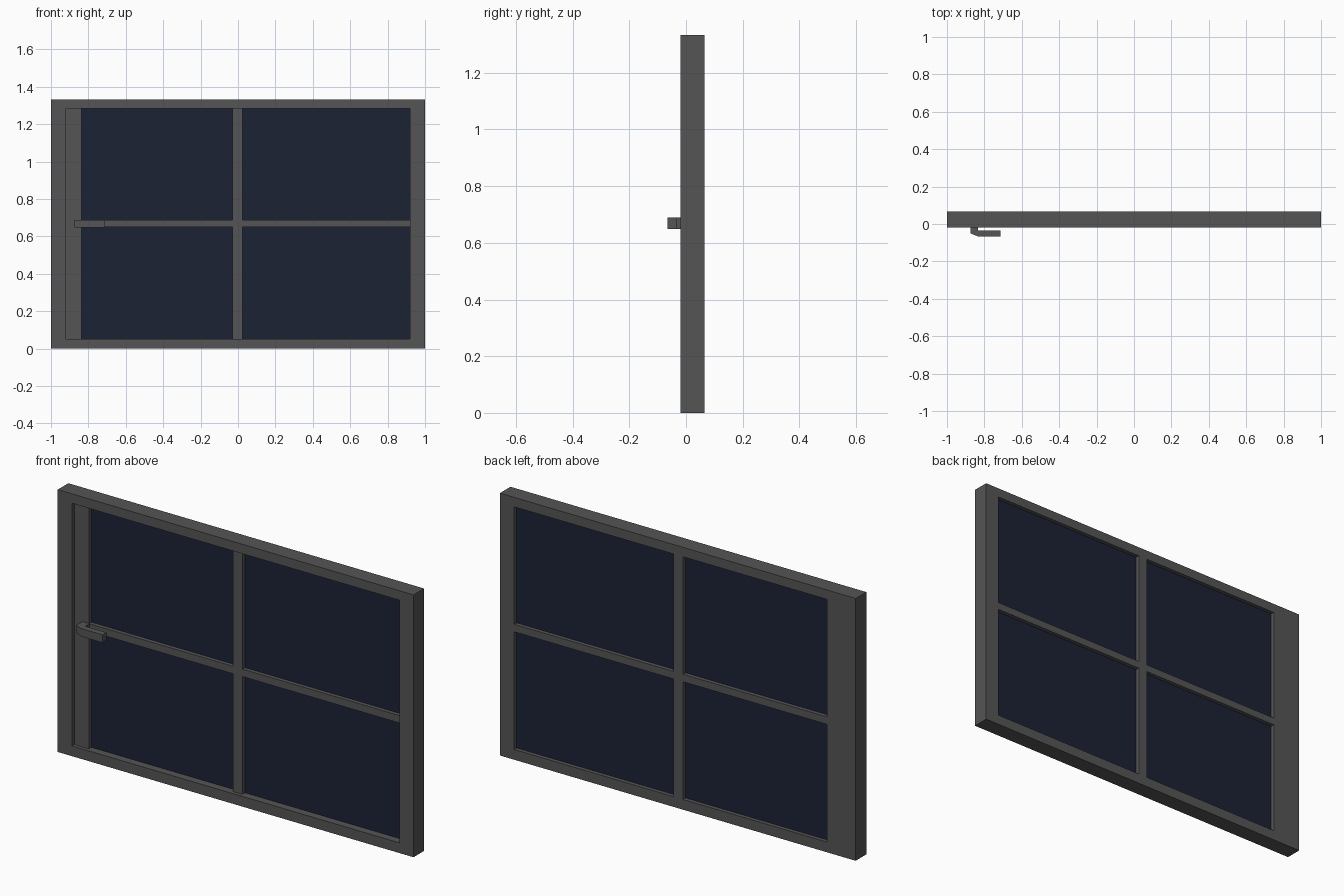
import bpy, bmesh

if "Cube" in bpy.data.objects:
    bpy.data.objects.remove(bpy.data.objects["Cube"])

W, H = 1.0, 1.333              # half width, height
Y0, YS, Y1 = -0.019, 0.0, 0.066  # frame front, sash front, shared back
OX, Z0, Z1 = 0.92, 0.052, 1.285  # opening
COLS = [(-0.838, -0.029), (0.025, OX)]   # pane spans in x
ROWS = [(Z0, 0.65), (0.688, Z1)]         # pane spans in z


def material(name, rgb):
    m = bpy.data.materials.new(name)
    m.diffuse_color = (*rgb, 1)
    m.use_nodes = True
    m.node_tree.nodes["Principled BSDF"].inputs["Base Color"].default_value = m.diffuse_color
    return m


grey = material("dark_grey", (0.09, 0.09, 0.09))
navy = material("navy_glass", (0.012, 0.016, 0.036))


def finish(name, bm, mat):
    bmesh.ops.recalc_face_normals(bm, faces=bm.faces)
    me = bpy.data.meshes.new(name)
    bm.to_mesh(me)
    bm.free()
    ob = bpy.data.objects.new(name, me)
    bpy.context.collection.objects.link(ob)
    if mat:
        me.materials.append(mat)
    return ob


def box(name, x, y, z, mat=None):
    bm = bmesh.new()
    bmesh.ops.create_cube(bm, size=1)
    for v in bm.verts:
        v.co = [r[0] if c < 0 else r[1] for c, r in zip(v.co, (x, y, z))]
    return finish(name, bm, mat)


def cut(ob, x, z):
    c = box(ob.name + "_cutter", x, (-0.3, 0.3), z)
    c.hide_render = True
    c.hide_viewport = True
    c.display_type = 'WIRE'
    m = ob.modifiers.new("opening", 'BOOLEAN')
    m.operation, m.solver, m.object = 'DIFFERENCE', 'EXACT', c


# Outer frame
frame = box("outer_frame", (-W, W), (Y0, Y1), (0, H), grey)
cut(frame, (-OX, OX), (Z0, Z1))

# Sash: wide left stile plus crossing glazing bars
sash = box("sash_bars", (-OX, OX), (YS, Y1), (Z0, Z1), grey)
for x0, x1 in COLS:
    for z0, z1 in ROWS:
        over = 0.1
        cut(sash, (x0, x1 + over if x1 == OX else x1),
            (z0 - over if z0 == Z0 else z0, z1 + over if z1 == Z1 else z1))

# Glass panes
for i, (x0, x1) in enumerate(COLS):
    for j, z in enumerate(ROWS):
        box(f"glass_pane_{i}{j}", (x0, x1), (0.02, 0.046), z, navy)

# Handle: bent lever profile in plan, extruded upward
profile = [(-0.875, YS), (-0.875, -0.05), (-0.835, -0.066), (-0.715, -0.066),
           (-0.715, -0.034), (-0.835, -0.034), (-0.835, YS)]
bm = bmesh.new()
face = bm.faces.new([bm.verts.new((x, y, 0.649)) for x, y in profile])
ext = bmesh.ops.extrude_face_region(bm, geom=[face])
bmesh.ops.translate(bm, vec=(0, 0, 0.04),
                    verts=[g for g in ext["geom"] if isinstance(g, bmesh.types.BMVert)])
finish("handle", bm, grey)
